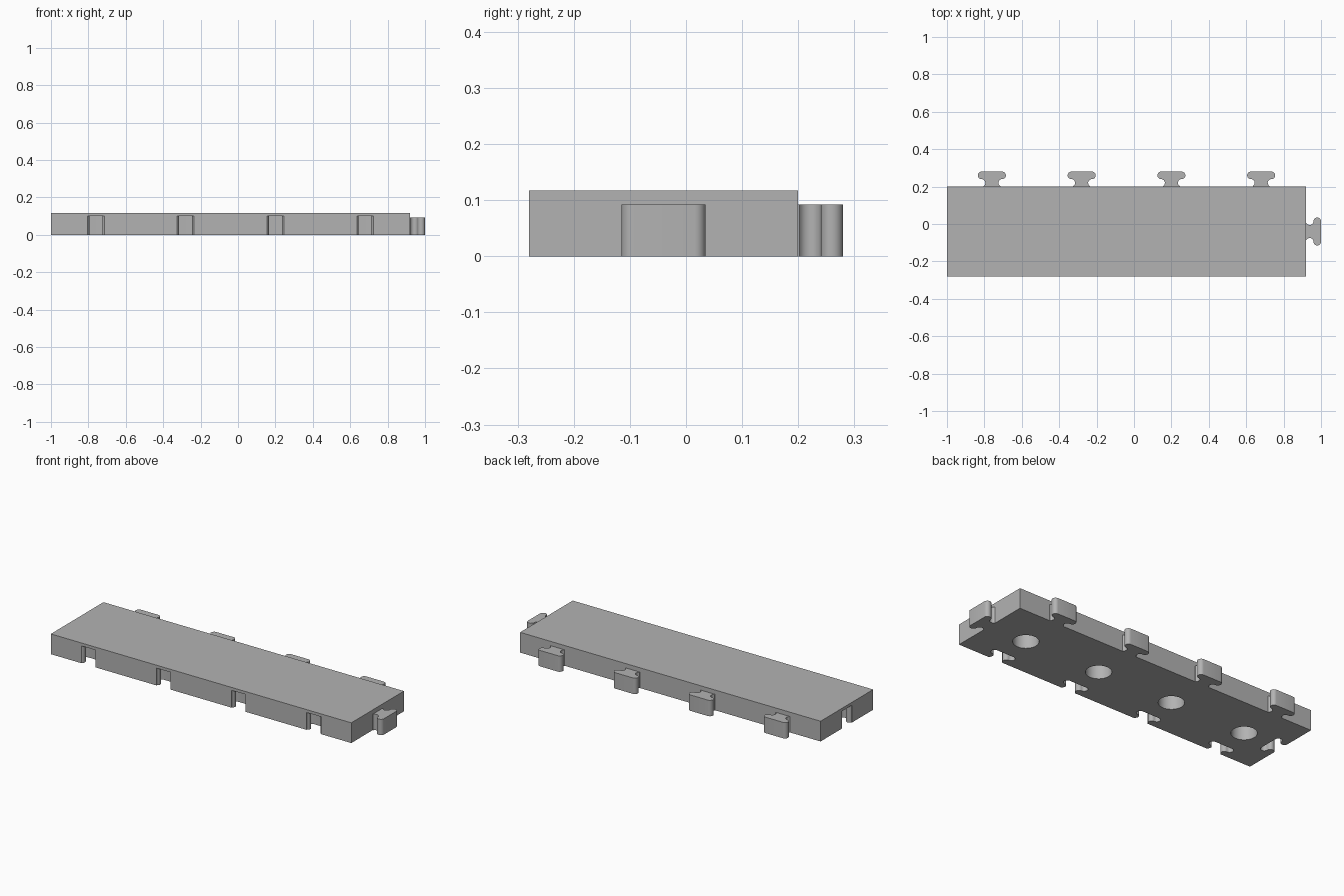
import bpy, bmesh, math
from mathutils import Matrix

cube = bpy.data.objects.get("Cube")
if cube:
    bpy.data.objects.remove(cube, do_unlink=True)

LEFT, RIGHT, FRONT, BACK = -1.0, 0.92, -0.28, 0.20
HEIGHT, TAB_HEIGHT, SLOT_HEIGHT = 0.117, 0.092, 0.10
MID_Y = (FRONT + BACK) / 2
CENTRES = [LEFT + 0.24 + 0.48 * i for i in range(4)]

grey = bpy.data.materials.new("plain grey")
grey.use_nodes = True
grey.diffuse_color = (0.45, 0.45, 0.45, 1)
grey.node_tree.nodes["Principled BSDF"].inputs["Base Color"].default_value = grey.diffuse_color


def prism(name, outline, z0, z1):
    """Extrude a flat outline between two heights."""
    bm = bmesh.new()
    face = bm.faces.new([bm.verts.new((x, y, z0)) for x, y in outline])
    top = bmesh.ops.extrude_face_region(bm, geom=[face])["geom"]
    bmesh.ops.translate(bm, vec=(0, 0, z1 - z0),
                        verts=[v for v in top if isinstance(v, bmesh.types.BMVert)])
    bmesh.ops.recalc_face_normals(bm, faces=bm.faces)
    mesh = bpy.data.meshes.new(name)
    bm.to_mesh(mesh)
    bm.free()
    mesh.materials.append(grey)
    obj = bpy.data.objects.new(name, mesh)
    bpy.context.collection.objects.link(obj)
    return obj


def arc(cx, cy, r, start, end, steps=12):
    angles = [math.radians(start + (end - start) * i / steps) for i in range(steps + 1)]
    return [(cx + r * math.cos(a), cy + r * math.sin(a)) for a in angles]


def key_outline(root):
    """T-shaped key pointing to +y: flared foot, waist and rounded head."""
    waist = arc(0.055, 0.02, 0.02, 240, 90)
    head = arc(0.055, 0.06, 0.02, -90, 90)
    side = [(waist[0][0], -root)] + waist + head[1:]
    return side + [(-x, y) for x, y in reversed(side)]


def key(name, x, y, turn, z0, z1, root):
    obj = prism(name, key_outline(root), z0, z1)
    obj.data.transform(Matrix.Translation((x, y, 0)) @ Matrix.Rotation(turn, 4, "Z"))
    return obj


def smooth(obj):
    bpy.ops.object.select_all(action="DESELECT")
    obj.select_set(True)
    bpy.context.view_layer.objects.active = obj
    bpy.ops.object.shade_smooth_by_angle(angle=math.radians(35))


# Plate
plate = prism("plate", [(LEFT, FRONT), (RIGHT, FRONT), (RIGHT, BACK), (LEFT, BACK)], 0, HEIGHT)

# Slots along the front and left end, round sockets underneath
cutters = [key("slot_cutter", x, FRONT, 0, -0.05, SLOT_HEIGHT, 0.02) for x in CENTRES]
cutters.append(key("slot_cutter", LEFT, MID_Y, -math.pi / 2, -0.05, SLOT_HEIGHT, 0.02))
for x in CENTRES:
    ring = arc(x, MID_Y, 0.067, 0, 360, 40)[:-1]
    cutters.append(prism("socket_cutter", ring, -0.05, SLOT_HEIGHT))

bpy.context.view_layer.objects.active = plate
for cutter in cutters:
    cutter.hide_render = True
    mod = plate.modifiers.new("cut", "BOOLEAN")
    mod.operation = "DIFFERENCE"
    mod.solver = "EXACT"
    mod.object = cutter
    bpy.ops.object.modifier_apply(modifier=mod.name)
    bpy.data.objects.remove(cutter, do_unlink=True)
smooth(plate)

# Tabs along the back and right end
for i, x in enumerate(CENTRES):
    smooth(key(f"back_tab_{i + 1}", x, BACK, 0, 0, TAB_HEIGHT, 0))
smooth(key("end_tab", RIGHT, MID_Y, -math.pi / 2, 0, TAB_HEIGHT, 0))
